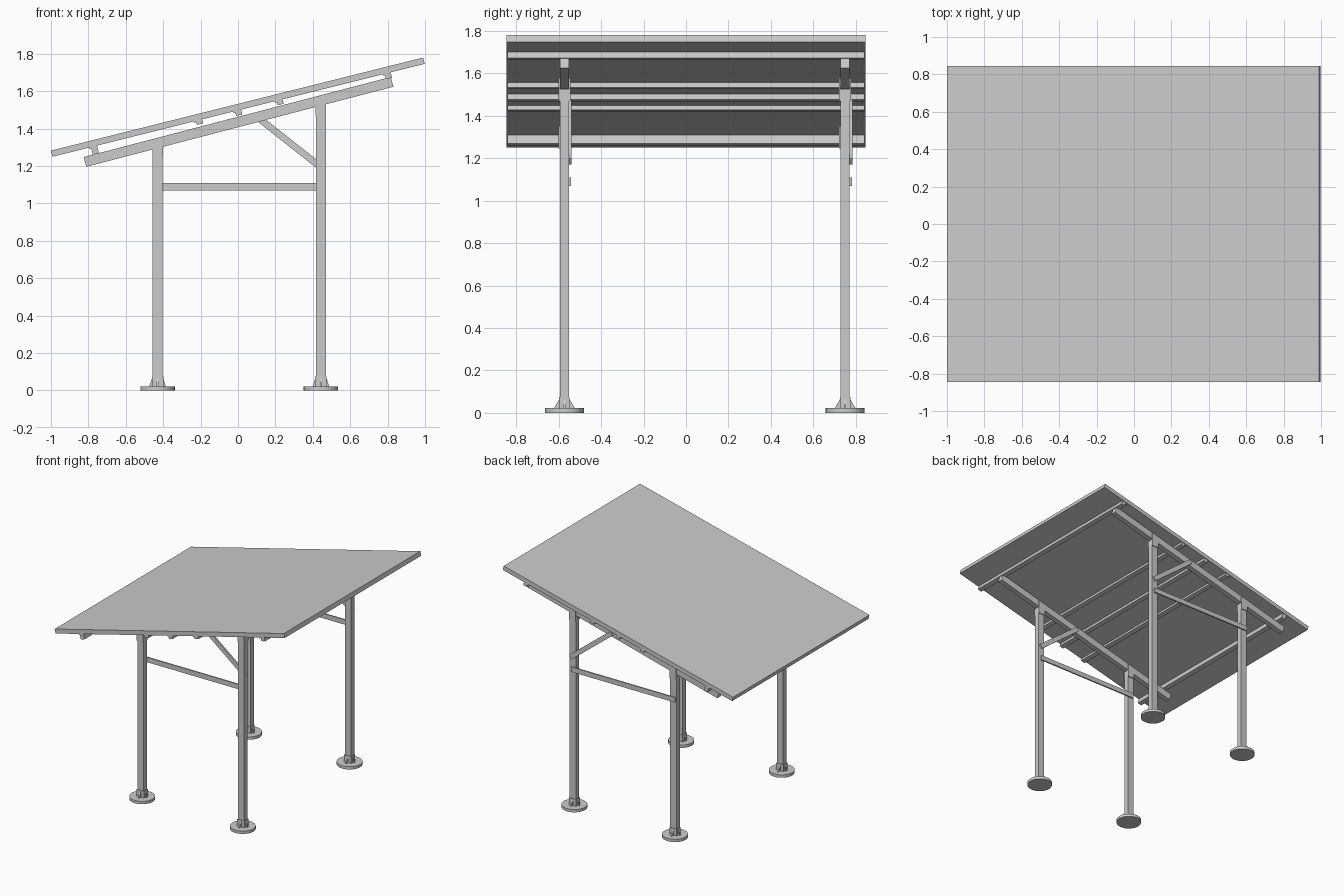
import bpy, bmesh
from mathutils import Vector

if "Cube" in bpy.data.objects:
    bpy.data.objects.remove(bpy.data.objects["Cube"])


def extrude_xz(name, pts, y0, y1):
    """Closed profile in the x-z plane, extruded along y."""
    bm = bmesh.new()
    vs = [bm.verts.new((x, y0, z)) for x, z in pts]
    f = bm.faces.new(vs)
    r = bmesh.ops.extrude_face_region(bm, geom=[f])
    moved = [v for v in r["geom"] if isinstance(v, bmesh.types.BMVert)]
    bmesh.ops.translate(bm, verts=moved, vec=(0, y1 - y0, 0))
    bmesh.ops.recalc_face_normals(bm, faces=bm.faces)
    me = bpy.data.meshes.new(name)
    bm.to_mesh(me)
    bm.free()
    ob = bpy.data.objects.new(name, me)
    bpy.context.collection.objects.link(ob)
    return ob


def bar(name, a, b, t, y0, y1):
    """Rectangular bar from a to b (x, z centre line), thickness t."""
    a, b = Vector(a), Vector(b)
    d = (b - a).normalized()
    n = Vector((-d.y, d.x)) * t / 2
    return extrude_xz(name, [a + n, a - n, b - n, b + n], y0, y1)


def box(name, x0, x1, y0, y1, z0, z1):
    return extrude_xz(name, [(x0, z0), (x1, z0), (x1, z1), (x0, z1)], y0, y1)


# Tilted solar panel
PA, PB = Vector((-0.996, 1.266)), Vector((0.994, 1.763))
bar("panel", PA, PB, 0.034, -0.845, 0.845)
along = (PB - PA).normalized()
normal = Vector((-along.y, along.x))

# Purlins under the panel: narrow web with a flange at the top
for x, depth in ((-0.775, 0.042), (-0.213, 0.022), (-0.005, 0.026),
                 (0.217, 0.024), (0.795, 0.03)):
    top = PA + along * ((x - PA.x) / along.x) - normal * 0.017
    prof = [(-0.026, 0.001), (-0.026, -0.008), (-0.016, -0.008), (-0.016, -depth),
            (0.018, -depth), (0.018, 0.001)]
    extrude_xz("purlin", [top + along * u + normal * v for u, v in prof], -0.84, 0.84)

# Two identical support frames
for yc in (-0.573, 0.75):
    y0, y1 = yc - 0.021, yc + 0.021
    bar("rafter", (-0.818, 1.222), (0.824, 1.65), 0.054, y0, y1)
    bar("diagonal_brace", (0.10, 1.464), (0.455, 1.184), 0.036, y1, y1 + 0.013)
    box("cross_rail", -0.45, 0.45, y1, y1 + 0.011, 1.07, 1.108)

    for xc, top in ((-0.43, 1.33), (0.443, 1.555)):
        box("post", xc - 0.027, xc + 0.027, y0, y1, 0.02, top - 0.03)
        # Bracket cheeks clasping the rafter
        for ya, yb in ((y0 - 0.007, y0), (y1, y1 + 0.007)):
            extrude_xz("bracket", [(xc - 0.028, top - 0.085), (xc + 0.028, top - 0.085),
                                   (xc + 0.028, top + 0.022), (xc - 0.028, top + 0.008)],
                       ya, yb)
        # Round foot plate and its socket
        bpy.ops.mesh.primitive_cylinder_add(vertices=32, radius=0.092, depth=0.022,
                                            location=(xc, yc, 0.011))
        foot = bpy.context.object
        foot.name = "foot_plate"
        bpy.ops.object.shade_smooth_by_angle()
        box("foot_socket", xc - 0.031, xc + 0.031, y0 - 0.004, y1 + 0.004, 0.02, 0.075)
        # Triangular ribs
        for s in (-1, 1):
            extrude_xz("foot_rib_x", [(xc + s * 0.025, 0.02), (xc + s * 0.045, 0.02),
                                      (xc + s * 0.025, 0.08)], yc - 0.005, yc + 0.005)
            rib = extrude_xz("foot_rib_y", [(0.018, 0.02), (0.05, 0.02), (0.018, 0.075)],
                             -0.005, 0.005)
            rib.location = (xc, yc, 0)
            rib.rotation_euler.z = s * 1.5707963
